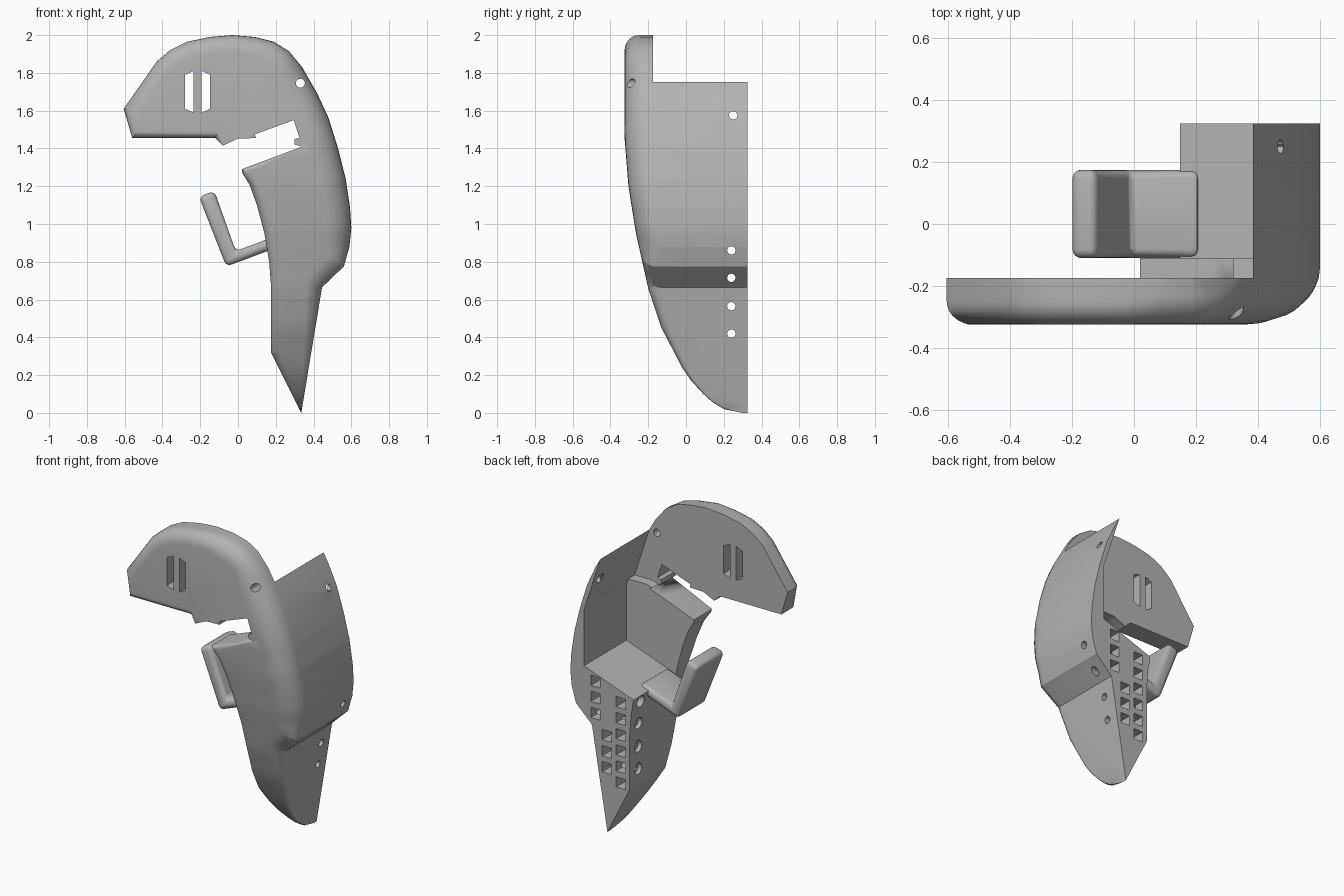
import bpy, bmesh, math
from mathutils import Vector

cube = bpy.data.objects.get("Cube")
if cube:
    bpy.data.objects.remove(cube)

grey = bpy.data.materials.new("plain_grey")
grey.use_nodes = True
colour = (0.45, 0.45, 0.45, 1)
grey.diffuse_color = colour
grey.node_tree.nodes["Principled BSDF"].inputs["Base Color"].default_value = colour

FRONT, BACK = -0.325, 0.325


def make(name, bm):
    bmesh.ops.recalc_face_normals(bm, faces=bm.faces)
    mesh = bpy.data.meshes.new(name)
    bm.to_mesh(mesh)
    bm.free()
    mesh.materials.append(grey)
    ob = bpy.data.objects.new(name, mesh)
    bpy.context.collection.objects.link(ob)
    return ob


def activate(ob):
    bpy.ops.object.select_all(action='DESELECT')
    ob.select_set(True)
    bpy.context.view_layer.objects.active = ob


def prism(name, outline, y0, y1):
    bm = bmesh.new()
    face = bm.faces.new([bm.verts.new((x, y0, z)) for x, z in outline])
    new = bmesh.ops.extrude_face_region(bm, geom=[face])["geom"]
    verts = [v for v in new if isinstance(v, bmesh.types.BMVert)]
    bmesh.ops.translate(bm, verts=verts, vec=(0, y1 - y0, 0))
    return make(name, bm)


def rod(name, start, end, radius):
    bm = bmesh.new()
    a, b = Vector(start), Vector(end)
    bmesh.ops.create_cone(bm, cap_ends=True, segments=20, radius1=radius, radius2=radius, depth=(b - a).length)
    bmesh.ops.rotate(bm, verts=bm.verts, matrix=(b - a).to_track_quat('Z', 'Y').to_matrix())
    bmesh.ops.translate(bm, verts=bm.verts, vec=(a + b) / 2)
    return make(name, bm)


def cut(target, cutter):
    cutter.hide_render = True
    activate(target)
    mod = target.modifiers.new("cut", 'BOOLEAN')
    mod.operation, mod.solver, mod.object = 'DIFFERENCE', 'EXACT', cutter
    bpy.ops.object.modifier_apply(modifier=mod.name)
    bpy.data.objects.remove(cutter)


# Depth of the front surface at each height, as (z, y)
DEPTH = [(0, 0.3), (.02, .2), (.07, .12), (.2, 0), (.45, -.13), (.66, -.2), (.95, -.265),
         (1.2, -.305), (1.45, FRONT), (2.1, FRONT)]


def front_y(z):
    z = max(z, 0)
    for (z0, y0), (z1, y1) in zip(DEPTH, DEPTH[1:]):
        if z <= z1:
            return y0 + (y1 - y0) * (z - z0) / (z1 - z0)
    return FRONT


# Outline of the whole shell, clockwise: (edge rounding, points)
OUTLINE = [
    (.08, [(-.605, 1.61), (-.43, 1.86), (-.36, 1.92), (-.27, 1.965), (-.15, 1.99), (-.03, 2)]),
    (.1, [(.09, 1.99), (.19, 1.965), (.27, 1.915)]),
    (.14, [(.34, 1.83), (.42, 1.69), (.48, 1.56), (.53, 1.4), (.57, 1.24), (.593, 1.09),
           (.6, .98), (.59, .88)]),
    (.09, [(.56, .775), (.445, .665)]),
    (.02, [(.335, 0)]),
    (.05, [(.175, .32), (.175, .67), (.165, .8), (.14, .95), (.1, 1.1), (.06, 1.21)]),
    (.03, [(.02, 1.275), (.02, 1.29)]),
    (0, [(.34, 1.41), (.3, 1.42), (.3, 1.45), (.325, 1.457), (.295, 1.55), (.09, 1.475),
         (.095, 1.455), (0, 1.452), (-.08, 1.415)]),
    (.04, [(-.12, 1.455), (-.56, 1.455)]),
]


def build_shell():
    pts = [(Vector(p), r) for r, group in OUTLINE for p in group]
    n = len(pts)
    inward = []
    for i in range(n):
        a = (pts[i][0] - pts[i - 1][0]).normalized()
        b = (pts[(i + 1) % n][0] - pts[i][0]).normalized()
        na, nb = Vector((a.y, -a.x)), Vector((b.y, -b.x))
        inward.append((na + nb) / max(1 + na.dot(nb), 0.5))
    bm = bmesh.new()
    rings = [[bm.verts.new((p.x, BACK, p.y)) for p, r in pts]]
    steps = 7
    for k in range(steps + 1):
        t = math.pi / 2 * k / steps
        ring = []
        for (p, r), d in zip(pts, inward):
            q = p + d * r * (1 - math.cos(t))
            ring.append(bm.verts.new((q.x, FRONT + r * 0.95 * (1 - math.sin(t)), q.y)))
        rings.append(ring)
    for lo, hi in zip(rings, rings[1:]):
        for i in range(n):
            j = (i + 1) % n
            bm.faces.new((lo[i], lo[j], hi[j], hi[i]))
    bm.faces.new(rings[0])
    bm.faces.new(rings[-1])
    bmesh.ops.remove_doubles(bm, verts=bm.verts, dist=1e-5)
    bmesh.ops.triangulate(bm, faces=bm.faces)
    # Slice across the height so that the front can sweep back to the tip
    for z in [.01, .03, .06] + [.1 + .07 * i for i in range(20)]:
        bmesh.ops.bisect_plane(bm, geom=bm.verts[:] + bm.edges[:] + bm.faces[:],
                               plane_co=(0, 0, z), plane_no=(0, 0, 1), dist=1e-5)
    for v in bm.verts:
        v.co.y = BACK - (BACK - v.co.y) * (BACK - front_y(v.co.z)) / (BACK - FRONT)
    bmesh.ops.triangulate(bm, faces=bm.faces)
    return make("shell", bm)


shell = build_shell()

# Open space behind the head plate, and the cavity behind the grip plate
cut(shell, prism("head_space", [(-.9, 1.3), (0, 1.3), (.36, 1.43), (.49, 1.43), (.377, 1.775),
                                (.9, 1.775), (.9, 2.2), (-.9, 2.2)], -.175, .6))
cut(shell, prism("grip_cavity", [(0, .85), (.503, 1.03), (.503, 1.39), (.489, 1.432), (0, 1.432)], -.11, .6))

# Paired slots and the pin hole in the head plate
for inner, outer in ((-.235, -.28), (-.192, -.147)):
    cut(shell, prism("slot", [(inner, 1.59), (inner, 1.81), (outer, 1.79), (outer, 1.61)], -.6, .1))
cut(shell, rod("pin_hole", (.33, -.6, 1.745), (.33, 0, 1.745), .024))

# Screw holes through the side, with wider seats on the inner side
for y, z, seat in ((.25, 1.575, .45), (.24, .86, .2), (.24, .715, .2), (.24, .565, .2), (.24, .42, .2)):
    cut(shell, rod("screw_hole", (-.2, y, z), (.9, y, z), .022))
    cut(shell, rod("screw_seat", (-.2, y, z), (seat, y, z), .037))

# Square pockets in the back of the handle
for x, top, count in ((.42, .95, 3), (.34, .62, 3), (.24, .86, 6)):
    for i in range(count):
        z, h = top - i * .104, .033
        cut(shell, prism("pocket", [(x - h, z - h), (x + h, z - h), (x + h, z + h), (x - h, z + h)], .2, .5))

activate(shell)
bpy.ops.object.shade_smooth_by_angle(angle=math.radians(28))

# Trigger guard: an upright and a bar that runs into the handle
guard = prism("trigger_guard", [(-.207, 1.145), (-.125, 1.175), (-.012, .857), (.21, .94),
                                (.21, .877), (-.062, .775)], -.11, .175)
activate(guard)
bevel = guard.modifiers.new("rounding", 'BEVEL')
bevel.width, bevel.segments, bevel.limit_method = .028, 4, 'ANGLE'
bpy.ops.object.modifier_apply(modifier=bevel.name)
bpy.ops.object.shade_smooth_by_angle(angle=math.radians(30))
